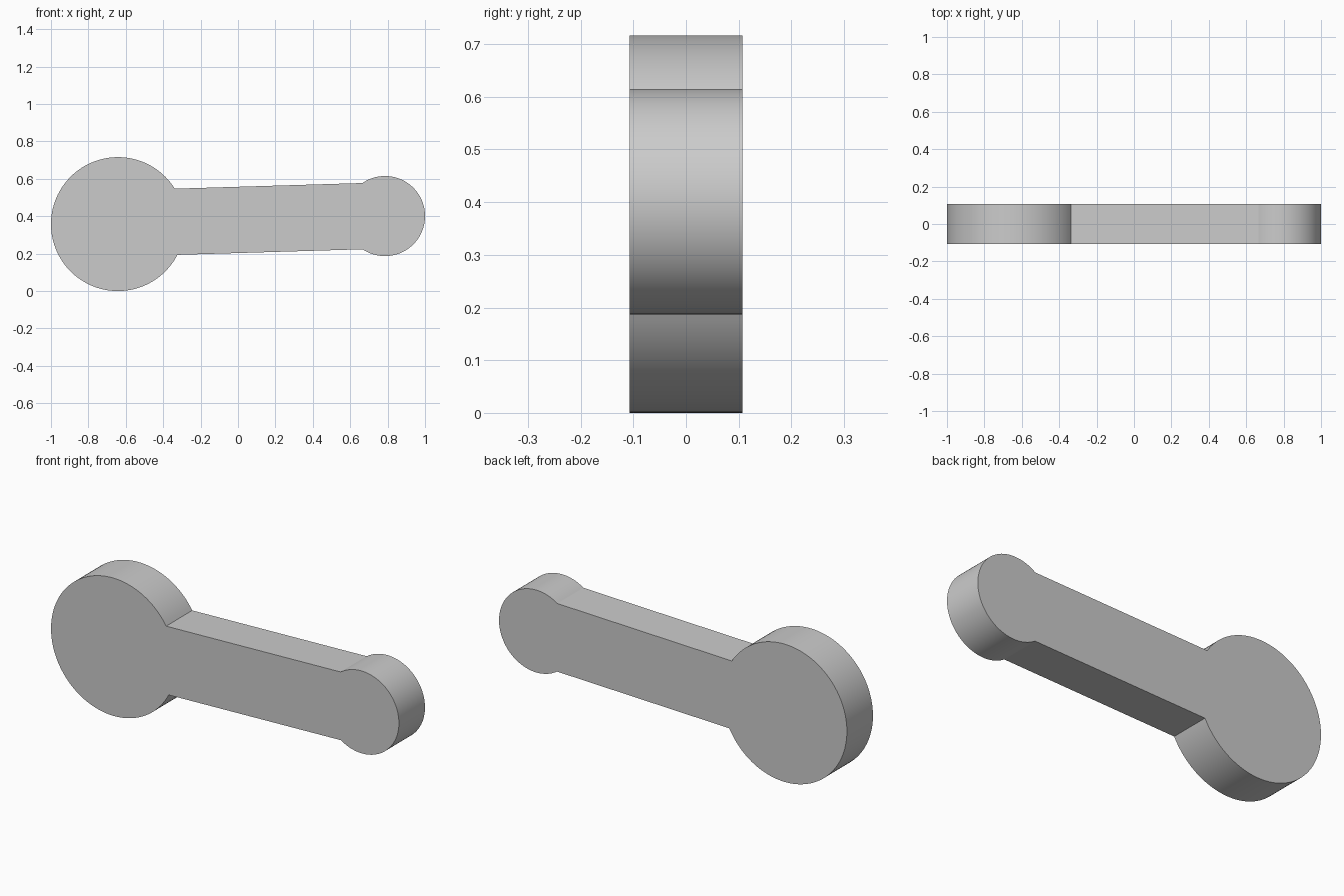
import bpy
import bmesh
from math import asin, atan, cos, sin, pi, radians, hypot

if "Cube" in bpy.data.objects:
    bpy.data.objects.remove(bpy.data.objects["Cube"], do_unlink=True)

# Plate dimensions: two round ends joined by a slightly sloping bar
BIG = (-0.642, 0.358, 0.358)      # centre x, centre z, radius
SMALL = (0.786, 0.401, 0.214)
THICKNESS = 0.214
BAR_HALF = 0.177                  # half width of the bar
BAR_OFFSET = 0.003                # bar sits a little above the centre line

tilt = atan((SMALL[1] - BIG[1]) / (SMALL[0] - BIG[0]))


def arc(disc, start, end, steps):
    """Points along a disc rim between two angles."""
    x, z, r = disc
    for i in range(steps + 1):
        a = start + (end - start) * i / steps
        yield x + r * cos(a), z + r * sin(a)


def bar_angles(radius):
    """Angles off the bar axis where its top and bottom edges meet a rim."""
    return asin((BAR_HALF + BAR_OFFSET) / radius), asin((BAR_HALF - BAR_OFFSET) / radius)


# Outline: round the large end, then along the bar and round the small end
big_top, big_low = bar_angles(BIG[2])
small_top, small_low = bar_angles(SMALL[2])
outline = list(arc(BIG, tilt + big_top, tilt + 2 * pi - big_low, 96))
outline += arc(SMALL, tilt - pi + small_low, tilt + pi - small_top, 80)

# Extrude the outline through the thickness
bm = bmesh.new()
front = bm.faces.new([bm.verts.new((x, -THICKNESS / 2, z)) for x, z in outline])
ret = bmesh.ops.extrude_face_region(bm, geom=[front], use_keep_orig=True)
back = [v for v in ret["geom"] if isinstance(v, bmesh.types.BMVert)]
bmesh.ops.translate(bm, verts=back, vec=(0, THICKNESS, 0))
bmesh.ops.recalc_face_normals(bm, faces=bm.faces)
mesh = bpy.data.meshes.new("link_plate")
bm.to_mesh(mesh)
bm.free()

plate = bpy.data.objects.new("link_plate", mesh)
bpy.context.collection.objects.link(plate)

# Plain grey
grey = bpy.data.materials.new("light_grey")
grey.use_nodes = True
colour = (0.6, 0.6, 0.6, 1)
grey.diffuse_color = colour
grey.node_tree.nodes["Principled BSDF"].inputs["Base Color"].default_value = colour
mesh.materials.append(grey)

# Smooth rims, sharp corners
bpy.ops.object.select_all(action="DESELECT")
plate.select_set(True)
bpy.context.view_layer.objects.active = plate
bpy.ops.object.shade_smooth_by_angle(angle=radians(30))
